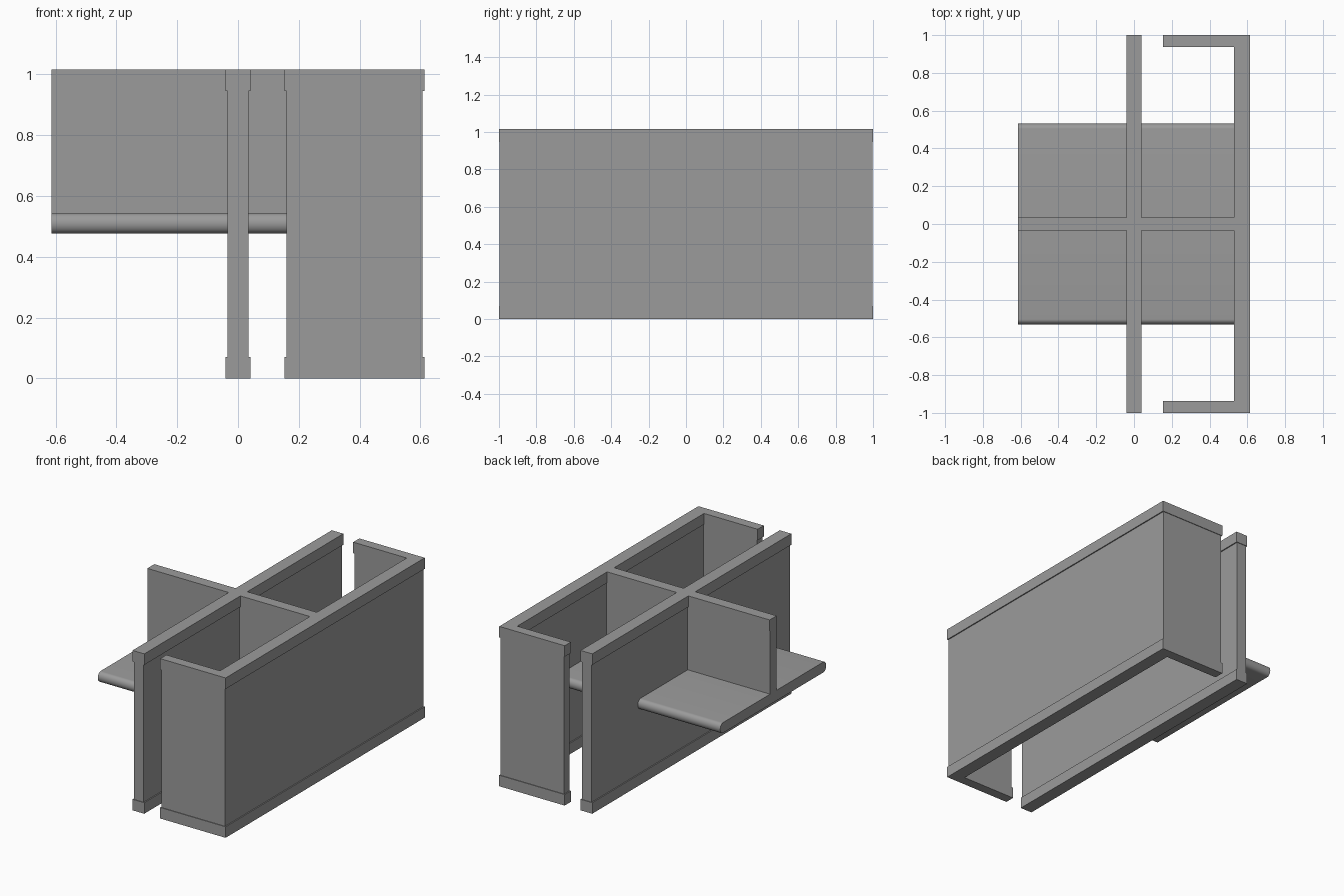
import bpy, bmesh, math

if "Cube" in bpy.data.objects:
    bpy.data.objects.remove(bpy.data.objects["Cube"])

grey = bpy.data.materials.new("mid grey")
grey.diffuse_color = (0.33, 0.33, 0.33, 1)
grey.use_nodes = True
grey.node_tree.nodes["Principled BSDF"].inputs["Base Color"].default_value = grey.diffuse_color

Z_TRIM, Z_CAP, Z_TOP = 0.07, 0.946, 1.016   # skirting top, cap bottom, cap top
Z_SHELF0, Z_SHELF1 = 0.477, 0.543
DX, DY = 0.007, 0.004                       # how far trims stand proud of walls


def prism(name, pts, axis, a, b):
    """Extrude a 2D outline along z (x,y points) or along x (y,z points)."""
    bm = bmesh.new()
    place = (lambda p: (p[0], p[1], a)) if axis == "z" else (lambda p: (a, p[0], p[1]))
    face = bm.faces.new([bm.verts.new(place(p)) for p in pts])
    new = bmesh.ops.extrude_face_region(bm, geom=[face])["geom"]
    move = (0, 0, b - a) if axis == "z" else (b - a, 0, 0)
    bmesh.ops.translate(bm, vec=move, verts=[v for v in new if isinstance(v, bmesh.types.BMVert)])
    bmesh.ops.recalc_face_normals(bm, faces=bm.faces)
    mesh = bpy.data.meshes.new(name)
    bm.to_mesh(mesh)
    bm.free()
    mesh.materials.append(grey)
    ob = bpy.data.objects.new(name, mesh)
    bpy.context.collection.objects.link(ob)
    return ob


def rect(x0, x1, y0, y1):
    return [(x0, y0), (x1, y0), (x1, y1), (x0, y1)]


def channel(dx, dy):
    """C-shaped outline, shrunk by dx, dy on every side."""
    ye, yi, xo, xi, xf = 1 - dy, 0.938 + dy, 0.613 - dx, 0.53 + dx, 0.153 + dx
    return [(xf, -ye), (xo, -ye), (xo, ye), (xf, ye), (xf, yi), (xi, yi), (xi, -yi), (xf, -yi)]


W, C, X_END = 0.041, 0.035, -0.613          # half thickness of spine and cross wall

# Full-height walls
prism("spine_wall", rect(-W + DX, W - DX, -1 + DY, 1 - DY), "z", Z_TRIM, Z_CAP)
prism("channel_wall", channel(DX, DY), "z", Z_TRIM, Z_CAP)

# Bottom trims
prism("spine_bottom_trim", rect(-W, W, -1, 1), "z", 0, Z_TRIM)
prism("channel_bottom_trim", channel(0, 0), "z", 0, Z_TRIM)

# One continuous top cap: channel, cross wall and spine joined
c = channel(0, 0)
cap = c[:6] + [(c[5][0], C), (W, C), (W, 1), (-W, 1), (-W, C), (X_END, C),
               (X_END, -C), (-W, -C), (-W, -1), (W, -1), (W, -C), (c[6][0], -C)] + c[6:]
prism("top_cap", cap, "z", Z_CAP, Z_TOP)

# Cross wall and round-edged shelf on both sides of the spine
zm, rz, ry, y_edge = (Z_SHELF0 + Z_SHELF1) / 2, (Z_SHELF1 - Z_SHELF0) / 2, 0.028, 0.532
profile = []
for side in (1, -1):
    for i in range(17):
        t = -math.pi / 2 + math.pi * i / 16
        profile.append((side * (y_edge - ry + ry * math.cos(t)), zm + side * rz * math.sin(t)))
for label, x0, x1 in (("outer", X_END, -W + DX), ("inner", W - DX, 0.53 + DX)):
    prism(label + "_cross_wall", rect(x0, x1, -C + DY, C - DY), "z", Z_SHELF1, Z_CAP)
    shelf = prism(label + "_shelf", profile, "x", x0, x1)
    bpy.context.view_layer.objects.active = shelf
    shelf.select_set(True)
    bpy.ops.object.shade_smooth_by_angle(angle=math.radians(30))
    shelf.select_set(False)
